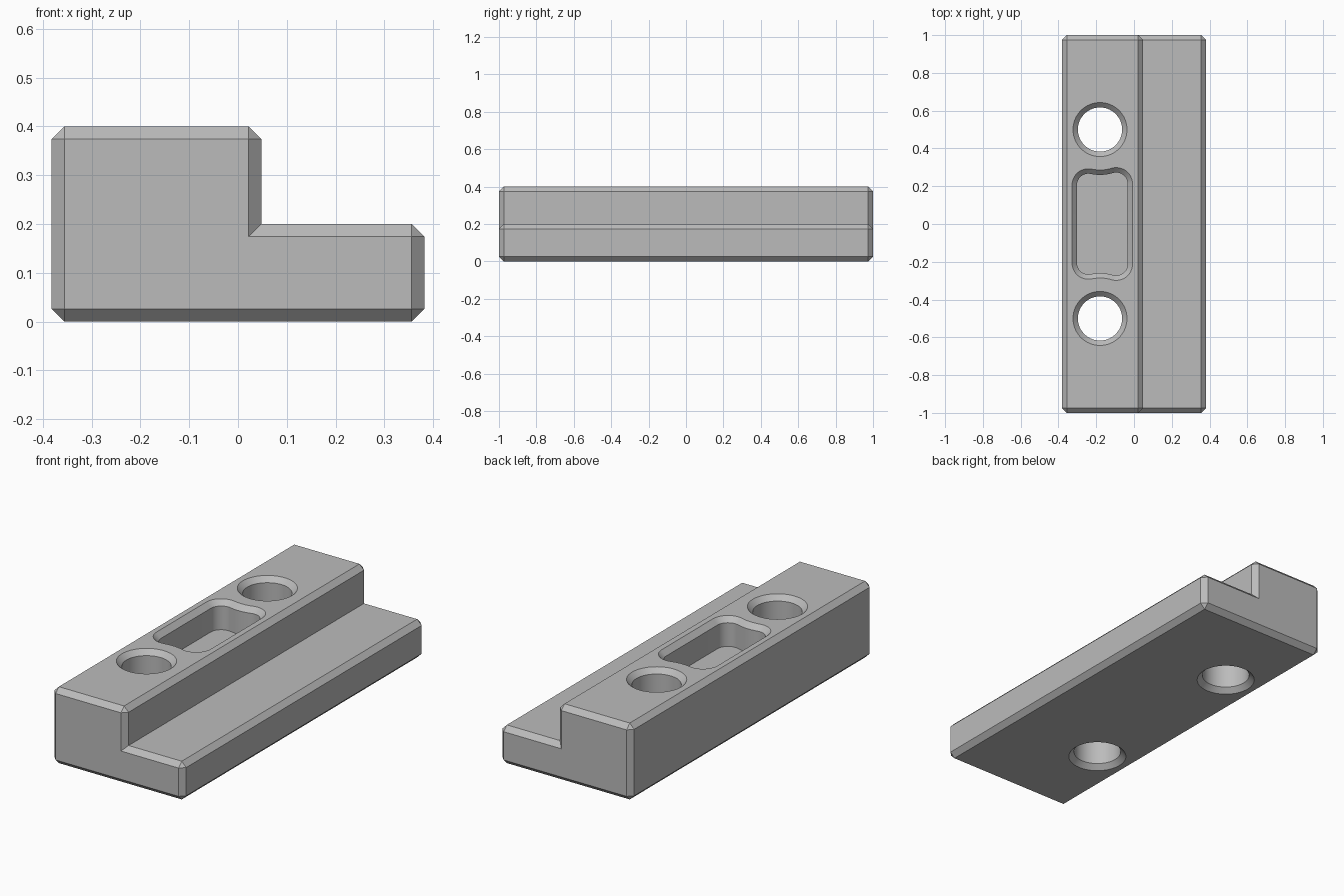
import bpy, bmesh
from math import pi, cos, sin, atan2, sqrt

if "Cube" in bpy.data.objects:
    bpy.data.objects.remove(bpy.data.objects["Cube"], do_unlink=True)

C = 0.026            # chamfer width
HEIGHT, STEP = 0.4, 0.2
HOLE_X, HOLE_Y, HOLE_R = -0.18, 0.5, 0.117

grey = bpy.data.materials.new("plain grey")
grey.use_nodes = True
grey.diffuse_color = (0.5, 0.5, 0.5, 1)
grey.node_tree.nodes["Principled BSDF"].inputs["Base Color"].default_value = (0.5, 0.5, 0.5, 1)


def make_object(name, bm):
    bmesh.ops.recalc_face_normals(bm, faces=bm.faces)
    mesh = bpy.data.meshes.new(name)
    bm.to_mesh(mesh)
    bm.free()
    mesh.materials.append(grey)
    obj = bpy.data.objects.new(name, mesh)
    bpy.context.collection.objects.link(obj)
    return obj


def arc(cx, cy, r, a0, a1, n):
    return [(cx + r * cos(a0 + (a1 - a0) * i / n), cy + r * sin(a0 + (a1 - a0) * i / n))
            for i in range(n + 1)]


def loft(name, outline, sections):
    """Stack outline(offset) at each (z, offset) and cap both ends."""
    bm = bmesh.new()
    rings = [[bm.verts.new((x, y, z)) for x, y in outline(d)] for z, d in sections]
    for low, high in zip(rings, rings[1:]):
        for i in range(len(low)):
            bm.faces.new((low[i - 1], low[i], high[i], high[i - 1]))
    bm.faces.new(rings[0])
    bm.faces.new(rings[-1])
    return make_object(name, bm)


def pocket_outline(d):
    """Rounded slot whose ends curve around the neighbouring holes."""
    left, right, r, wall = -0.302, -0.034, 0.06, 0.24
    lobes = []
    for cx in (right - r, left + r):
        dx = HOLE_X - cx
        dy = sqrt((wall + r) ** 2 - dx * dx)
        lobes.append((cx, HOLE_Y - dy, atan2(dy, dx)))
    (rx, ry, ra), (lx, ly, la) = lobes
    pts = arc(rx, ry, r + d, 0, ra, 12)
    pts += arc(HOLE_X, HOLE_Y, wall - d, ra - pi, la - pi, 8)[1:-1]
    pts += arc(lx, ly, r + d, la, pi, 12)
    return pts + [(x, -y) for x, y in reversed(pts)]


# Stepped body: L profile extruded, every edge chamfered but the inner corner
profile = [(-0.382, 0), (0.382, 0), (0.382, STEP), (0.048, STEP), (0.048, HEIGHT), (-0.382, HEIGHT)]
bm = bmesh.new()
face = bm.faces.new([bm.verts.new((x, -1, z)) for x, z in profile])
extruded = bmesh.ops.extrude_face_region(bm, geom=[face])["geom"]
bmesh.ops.translate(bm, vec=(0, 2, 0), verts=[v for v in extruded if isinstance(v, bmesh.types.BMVert)])
bmesh.ops.recalc_face_normals(bm, faces=bm.faces)
edges = [e for e in bm.edges if e.is_convex]
bmesh.ops.bevel(bm, geom=edges, offset=C, offset_type='OFFSET', segments=1,
                affect='EDGES', clamp_overlap=False)
body = make_object("stepped_block", bm)

# Cutters: two through holes chamfered at both ends and one blind pocket
over = 0.01
top = [(HEIGHT - C, 0), (HEIGHT + over, C + over)]
cutters = [loft("pocket_cutter", pocket_outline, [(0.25, 0)] + top)]
for side in (-1, 1):
    cutters.append(loft("hole_cutter",
                        lambda d: arc(HOLE_X, side * HOLE_Y, HOLE_R + d, 0, 2 * pi, 64)[:-1],
                        [(-over, C + over), (C, 0)] + top))

bpy.ops.object.select_all(action='DESELECT')
body.select_set(True)
bpy.context.view_layer.objects.active = body
for cutter in cutters:
    cutter.hide_render = True
    mod = body.modifiers.new("cut", 'BOOLEAN')
    mod.operation = 'DIFFERENCE'
    mod.solver = 'EXACT'
    mod.object = cutter
    bpy.ops.object.modifier_apply(modifier=mod.name)
    bpy.data.objects.remove(cutter, do_unlink=True)

# Smooth hole walls, crisp chamfers
bpy.ops.object.shade_smooth_by_angle(angle=pi / 6)
